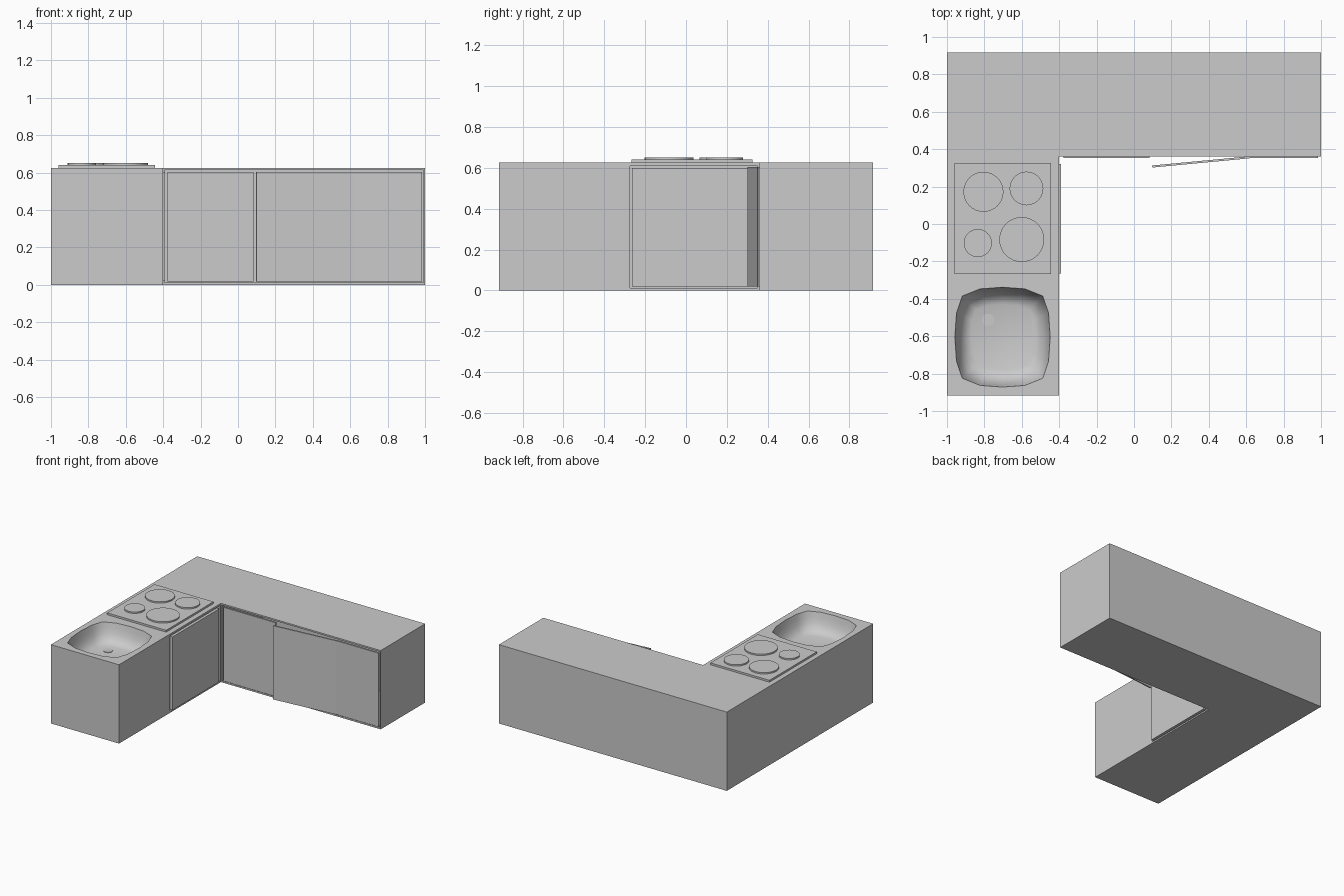
import bpy, bmesh, math
from mathutils import Vector

if "Cube" in bpy.data.objects:
    bpy.data.objects.remove(bpy.data.objects["Cube"])


def make_object(name, bm):
    bmesh.ops.recalc_face_normals(bm, faces=bm.faces)
    mesh = bpy.data.meshes.new(name)
    bm.to_mesh(mesh)
    bm.free()
    ob = bpy.data.objects.new(name, mesh)
    bpy.context.collection.objects.link(ob)
    return ob


def loft(name, rings):
    """Closed solid through rings of equal length, capped at both ends."""
    bm = bmesh.new()
    loops = [[bm.verts.new(p) for p in ring] for ring in rings]
    n = len(loops[0])
    for a, b in zip(loops, loops[1:]):
        for i in range(n):
            bm.faces.new((a[i], a[(i + 1) % n], b[(i + 1) % n], b[i]))
    bm.faces.new(loops[0])
    bm.faces.new(loops[-1])
    return make_object(name, bm)


def prism(name, outline, z0, z1):
    return loft(name, [[(x, y, z) for x, y in outline] for z in (z0, z1)])


def box(name, x0, x1, y0, y1, z0, z1):
    return prism(name, [(x0, y0), (x1, y0), (x1, y1), (x0, y1)], z0, z1)


def activate(ob):
    bpy.ops.object.select_all(action='DESELECT')
    ob.select_set(True)
    bpy.context.view_layer.objects.active = ob


def smooth(ob, angle):
    activate(ob)
    bpy.ops.object.shade_smooth_by_angle(angle=math.radians(angle))


def disc(name, x, y, r, z0, z1, n=32):
    ring = [(x + r * math.cos(2 * math.pi * i / n),
             y + r * math.sin(2 * math.pi * i / n)) for i in range(n)]
    smooth(prism(name, ring, z0, z1), 30)


TOP = 0.625

# L-shaped cabinet body
body = prism("cabinet_body", [(-1, -0.917), (-0.402, -0.917), (-0.402, 0.36),
                              (1, 0.36), (1, 0.917), (-1, 0.917)], 0, TOP)

# Sink bowl: rounded-square rings that shrink towards the floor
quarter = [(0.255, 0), (0.246, 0.13), (0.215, 0.22), (0.12, 0.258)]
half = quarter + [(0, 0.267)] + [(-x, y) for x, y in quarter[:0:-1]]
outline = half + [(-x, -y) for x, y in half]
levels = [(1.02, TOP + 0.03), (1.0, TOP), (0.965, 0.585), (0.92, 0.545),
          (0.85, 0.512), (0.76, 0.49), (0.66, 0.48)]
bowl = loft("sink_cutter", [[(-0.703 + s * x, -0.605 + s * y, z)
                             for x, y in outline] for s, z in levels])

# Hollow compartments behind the doors
cutters = [bowl,
           box("back_compartment", -0.392, 0.992, 0.3, 0.87, 0.012, 0.613),
           box("side_compartment", -0.95, -0.3, -0.275, 0.35, 0.012, 0.61)]
for cutter in cutters:
    cutter.hide_render = True
    mod = body.modifiers.new("cut", 'BOOLEAN')
    mod.operation = 'DIFFERENCE'
    mod.solver = 'EXACT'
    mod.object = cutter
    activate(body)
    bpy.ops.object.modifier_apply(modifier=mod.name)
    bpy.data.objects.remove(cutter)
smooth(body, 48)

# Drain in the bowl floor
disc("sink_drain", -0.78, -0.513, 0.033, 0.475, 0.484, 20)

# Hob plate and four burners
box("hob_plate", -0.96, -0.443, -0.268, 0.325, TOP - 0.002, 0.64)
burners = [(-0.805, 0.172, 0.107), (-0.575, 0.19, 0.09),
           (-0.835, -0.102, 0.075), (-0.60, -0.083, 0.12)]
for i, (x, y, r) in enumerate(burners):
    disc(f"burner_{i + 1}", x, y, r, 0.638, 0.651)

# Cupboard doors, the middle one slightly open on its right hinge
box("left_door", -0.376, 0.082, 0.353, 0.366, 0.018, 0.603)
box("right_door", 0.617, 0.985, 0.353, 0.366, 0.018, 0.603)
door = box("open_door", -0.522, 0, -0.006, 0.005, 0.018, 0.603)
door.location = Vector((0.617, 0.357, 0))
door.rotation_euler.z = math.radians(5.4)

# Oven door under the hob
box("oven_door", -0.412, -0.389, -0.265, 0.32, 0.02, 0.6)
